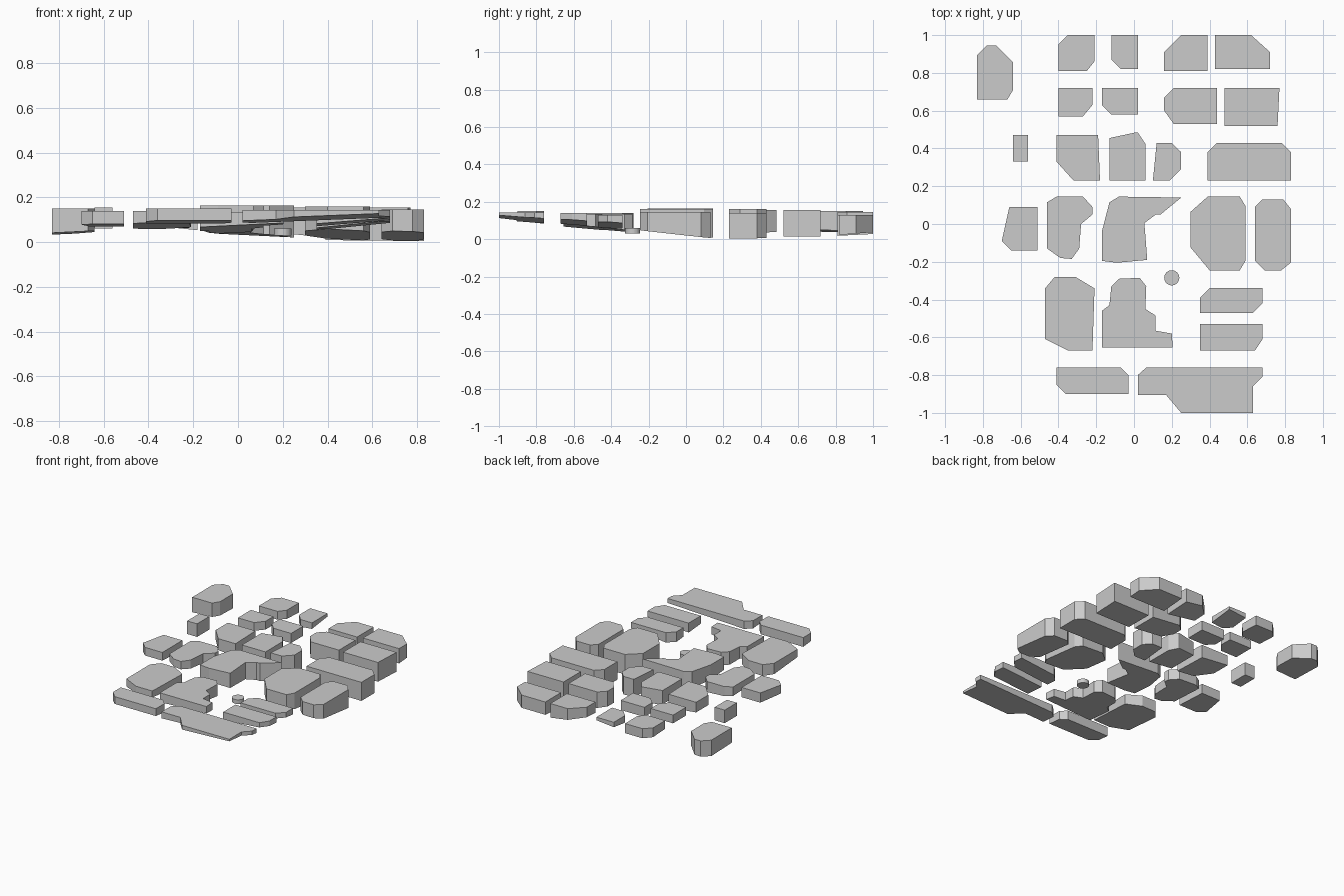
import bpy, bmesh

if "Cube" in bpy.data.objects:
    bpy.data.objects.remove(bpy.data.objects["Cube"])


def slab(name, outline, top, base, sx=0.0, sy=0.0):
    """Prism with a level top and a sloping underside (base = height under its middle)."""
    xs, ys = zip(*outline)
    cx, cy = (min(xs) + max(xs)) / 2, (min(ys) + max(ys)) / 2
    bm = bmesh.new()
    up = [bm.verts.new((x, y, top)) for x, y in outline]
    low = [bm.verts.new((x, y, base + sx * (x - cx) + sy * (y - cy))) for x, y in outline]
    bm.faces.new(up)
    bm.faces.new(low[::-1])
    for i in range(len(up)):
        j = (i + 1) % len(up)
        bm.faces.new((up[i], low[i], low[j], up[j]))
    bmesh.ops.recalc_face_normals(bm, faces=bm.faces)
    me = bpy.data.meshes.new(name)
    bm.to_mesh(me)
    bm.free()
    ob = bpy.data.objects.new(name, me)
    bpy.context.collection.objects.link(ob)


def block(name, x, y, z, slope=(0, 0), sw=(0, 0), se=(0, 0), ne=(0, 0), nw=(0, 0)):
    """Rectangular slab with cut corners; each cut is (along x, along y)."""
    (x0, x1), (y0, y1) = x, y
    pts = [(x0, y0 + sw[1]), (x0 + sw[0], y0), (x1 - se[0], y0), (x1, y0 + se[1]),
           (x1, y1 - ne[1]), (x1 - ne[0], y1), (x0 + nw[0], y1), (x0, y1 - nw[1])]
    clean = []
    for p in pts:
        p = (round(p[0], 4), round(p[1], 4))
        if p not in clean:
            clean.append(p)
    slab(name, clean, z[1], z[0], *slope)


# back row
block("back_block_1", (-.40, -.21), (.81, 1), (.08, .145), (0, -.05), se=(.04, .05), nw=(.05, .05))
block("back_block_2", (-.12, .02), (.82, 1), (.09, .13), (.1, .12), sw=(.05, .05))
block("back_block_3", (.16, .39), (.81, 1), (.04, .13), (-.15, .05), nw=(.09, .09))
block("back_block_4", (.43, .72), (.82, 1), (.03, .13), (0, .08), ne=(.10, .09))

# second row
block("second_block_1", (-.40, -.22), (.57, .72), (.09, .15), se=(.05, .06))
block("second_block_2", (-.17, .02), (.58, .72), (.075, .145), sw=(.05, .05))
block("second_block_3", (.16, .44), (.53, .72), (.03, .155), (-.1, 0), sw=(.05, .07), nw=(.05, .05))
block("second_block_4", (.48, .77), (.52, .72), (.015, .155), ne=(0, 0), se=(.01, .2))

# third row
block("third_block_1", (-.41, -.18), (.23, .47), (.065, .15), (-.1, 0), sw=(.09, .10), ne=(.01, .24))
block("third_block_2", (-.13, .06), (.23, .485), (.045, .155), (-.1, 0), ne=(.04, .06), nw=(.14, .03))
block("third_block_3", (.10, .25), (.23, .43), (.03, .16), se=(.06, .06), ne=(.05, .05), nw=(.02, .2))
block("third_block_4", (.39, .83), (.23, .43), (.007, .14), (-.01, 0), nw=(.05, .05), ne=(.05, .05))

# outlying blocks on the left
block("outer_left_block", (-.83, -.64), (.66, .945), (.042, .15), (.05, -.03),
      se=(.03, .05), ne=(.09, .09), nw=(.05, .05))
block("small_left_block", (-.64, -.56), (.33, .47), (.06, .155), nw=(0, 0))
block("west_block", (-.70, -.51), (-.14, .09), (.075, .14), (0, -.05), sw=(.05, .05), nw=(.04, .18))

# middle row
slab("west_notched_block",
     [(-.46, -.13), (-.39, -.18), (-.33, -.185), (-.29, -.13), (-.28, 0), (-.22, .05),
      (-.22, .09), (-.27, .145), (-.41, .145), (-.46, .115)], .14, .075, -.05, -.05)
slab("central_block",
     [(-.17, -.195), (-.09, -.205), (.07, -.19), (.055, .005), (.115, .05), (.14, .05),
      (.25, .14), (-.08, .145), (-.13, .115), (-.17, -.04)], .163, .045, -.05, -.08)
block("east_block", (.30, .59), (-.245, .145), (.035, .16), (-.05, -.11),
      sw=(.10, .12), se=(.03, .05), ne=(.03, .05), nw=(.09, .08))
block("far_east_block", (.64, .83), (-.245, .13), (.028, .145), (-.02, -.11),
      sw=(.05, .05), se=(.05, .04), ne=(.04, .05), nw=(.04, .04))

# front-middle row
block("southwest_block", (-.47, -.21), (-.67, -.28), (.075, .14), (.02, -.08),
      sw=(.12, .06), se=(.01, .3), ne=(.10, .06), nw=(.05, .06))
slab("stepped_block",
     [(-.17, -.655), (-.17, -.46), (-.13, -.43), (-.12, -.33), (-.08, -.29), (.03, -.285),
      (.065, -.33), (.06, -.45), (.115, -.485), (.115, -.565), (.2, -.58), (.205, -.655)],
     .135, .06, .05, -.09)
block("strip_block_1", (.35, .68), (-.47, -.34), (.075, .13), (.1, -.08), se=(.05, .05), nw=(.05, .05))
block("strip_block_2", (.35, .68), (-.67, -.53), (.09, .14), (.08, -.08), se=(.04, .06), nw=(0, 0))

# round pillar base
bpy.ops.mesh.primitive_cylinder_add(vertices=32, radius=.04, depth=.03, location=(.2, -.285, .045))
bpy.context.object.name = "round_disc"

# front row
block("front_block", (-.41, -.03), (-.9, -.76), (.09, .15), (0, -.1), sw=(.05, .05), ne=(.04, .04))
slab("front_long_block",
     [(.02, -.905), (.17, -.905), (.25, -1), (.63, -1), (.63, -.86), (.68, -.81),
      (.68, -.76), (.065, -.76), (.02, -.8)], .143, .107, .04, -.08)
